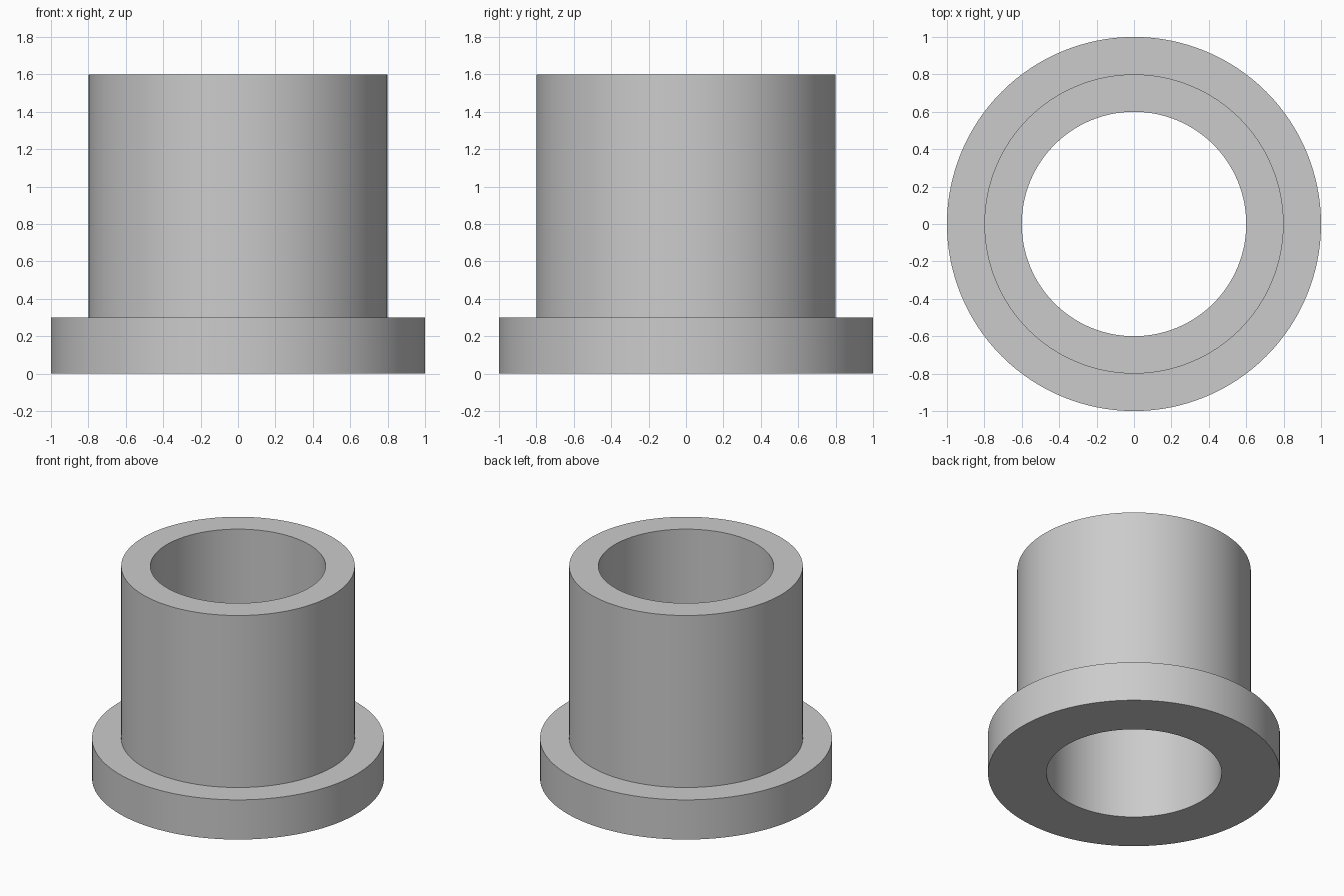
import bpy
import bmesh
import math

cube = bpy.data.objects.get("Cube")
if cube:
    bpy.data.objects.remove(cube, do_unlink=True)

SEGMENTS = 128

# Plain grey metal
grey = bpy.data.materials.new("light grey")
grey.use_nodes = True
colour = (0.6, 0.6, 0.6, 1.0)
grey.diffuse_color = colour
grey.node_tree.nodes["Principled BSDF"].inputs["Base Color"].default_value = colour

# Closed radius/height profile: bore, flange, then sleeve
bore, sleeve, flange = 0.6, 0.8, 1.0
step, top = 0.3, 1.6
profile = [(bore, 0), (flange, 0), (flange, step),
           (sleeve, step), (sleeve, top), (bore, top)]

# Revolve the profile around z
bm = bmesh.new()
rings = []
for i in range(SEGMENTS):
    a = 2 * math.pi * i / SEGMENTS
    rings.append([bm.verts.new((r * math.cos(a), r * math.sin(a), z))
                  for r, z in profile])
for i, ring in enumerate(rings):
    following = rings[(i + 1) % SEGMENTS]
    for j in range(len(profile)):
        k = (j + 1) % len(profile)
        bm.faces.new((ring[j], following[j], following[k], ring[k]))
bmesh.ops.recalc_face_normals(bm, faces=bm.faces)

mesh = bpy.data.meshes.new("flanged_bushing")
bm.to_mesh(mesh)
bm.free()
mesh.materials.append(grey)
bushing = bpy.data.objects.new("flanged_bushing", mesh)
bpy.context.collection.objects.link(bushing)

# Smooth walls, sharp rims
bpy.ops.object.select_all(action="DESELECT")
bushing.select_set(True)
bpy.context.view_layer.objects.active = bushing
bpy.ops.object.shade_smooth_by_angle(angle=math.radians(30))
